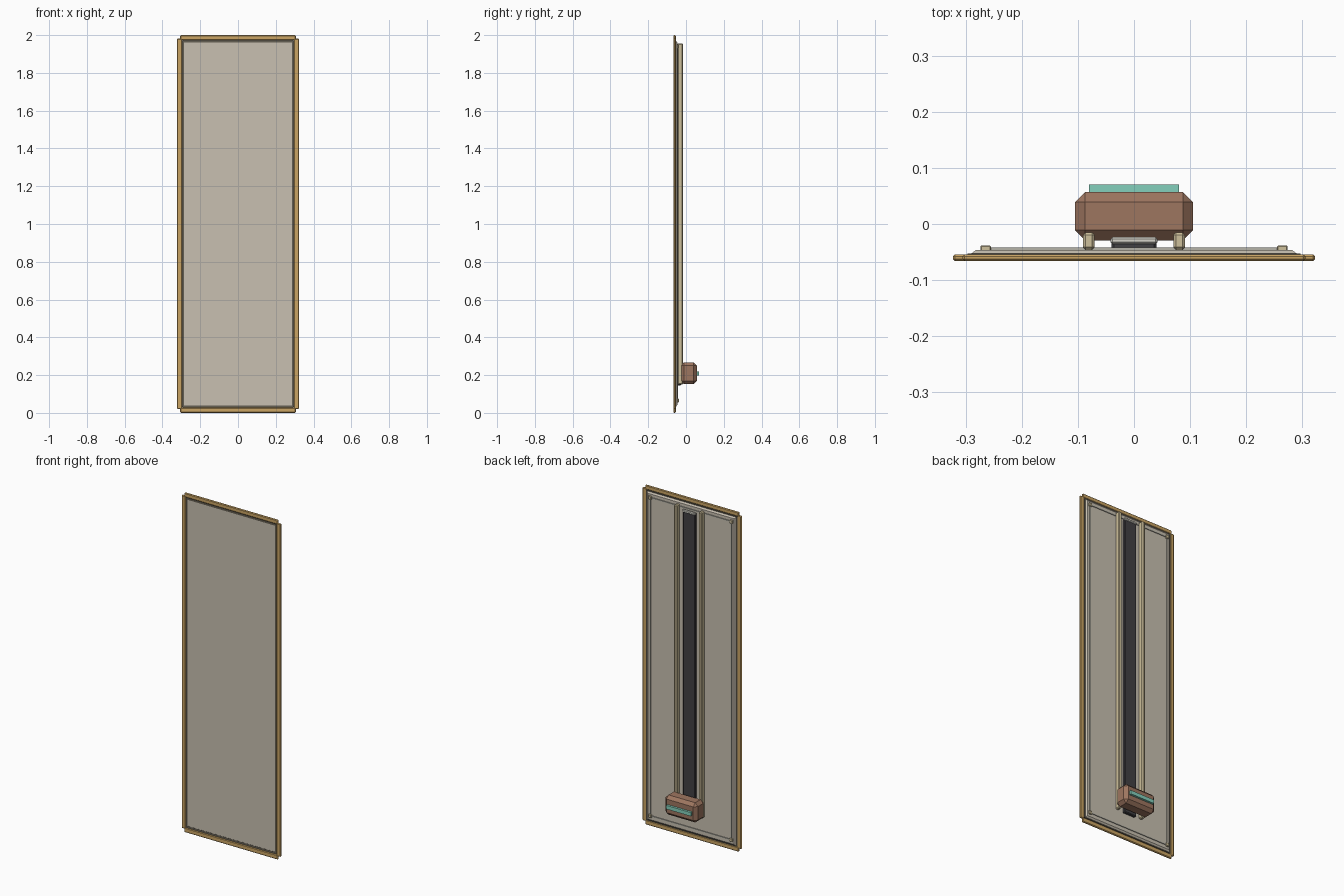
import bpy

cube = bpy.data.objects.get("Cube")
if cube:
    bpy.data.objects.remove(cube, do_unlink=True)


def material(name, rgb):
    """Flat colour given as sRGB bytes, stored as linear values."""
    lin = [((c / 255 + 0.055) / 1.055) ** 2.4 for c in rgb] + [1]
    m = bpy.data.materials.new(name)
    m.use_nodes = True
    m.diffuse_color = lin
    m.node_tree.nodes["Principled BSDF"].inputs["Base Color"].default_value = lin
    return m


STONE = material("warm grey panel", (200, 192, 177))
GOLD = material("tan trim", (203, 165, 100))
SEAL = material("dark seal", (100, 94, 82))
RAIL = material("pale brass rail", (206, 192, 155))
BEAD = material("light grey bead", (182, 180, 168))
BELT = material("charcoal belt", (66, 65, 68))
CAP = material("off white cap", (215, 213, 203))
BROWN = material("brown housing", (158, 118, 96))
TEAL = material("teal light", (132, 208, 188))


def box(name, mat, x, y, z, bevel=0):
    """Box between (min, max) pairs, with an optional flat chamfer."""
    spans = (x, y, z)
    bpy.ops.mesh.primitive_cube_add(size=1, location=[(a + b) / 2 for a, b in spans])
    ob = bpy.context.object
    ob.name = name
    ob.scale = [b - a for a, b in spans]
    bpy.ops.object.transform_apply(location=False, rotation=False, scale=True)
    ob.data.materials.append(mat)
    if bevel:
        mod = ob.modifiers.new("chamfer", "BEVEL")
        mod.width = bevel
        mod.segments = 1
    return ob


def mirrored(x, side):
    return tuple(sorted(side * v for v in x))


# Door panel: thin front slab with a tapered back
box("panel", STONE, (-0.288, 0.288), (-0.062, -0.052), (0.035, 1.967))
back = box("panel_back", STONE, (-0.293, 0.293), (-0.055, -0.046), (0.03, 1.972))
for v in back.data.vertices:
    if v.co.y > 0:
        v.co.x *= 0.96
        v.co.z *= 0.988

# Trim, seal, beads and rails, one per side
FRAME_Y = (-0.066, -0.054)
for side, label in ((1, "left"), (-1, "right")):
    box(label + "_trim", GOLD, mirrored((0.295, 0.323), side), FRAME_Y, (0.02, 1.982), 0.004)
    box(label + "_seal", SEAL, mirrored((0.286, 0.297), side), (-0.063, -0.053), (0.03, 1.972))
    box(label + "_bead", BEAD, mirrored((0.261, 0.267), side), (-0.047, -0.042), (0.065, 1.94))
    box(label + "_rail", RAIL, mirrored((0.07, 0.091), side), (-0.046, -0.015), (0.15, 1.955), 0.005)

for label, low, high, bead_z in (("bottom", 0, 0.028, 0.065), ("top", 1.974, 2, 1.94)):
    box(label + "_trim", GOLD, (-0.306, 0.306), FRAME_Y, (low, high), 0.004)
    edge = 0.034 if label == "bottom" else 1.968
    box(label + "_seal", SEAL, (-0.29, 0.29), (-0.063, -0.053), (edge - 0.006, edge + 0.006))
    box(label + "_bead", BEAD, (-0.264, 0.264), (-0.047, -0.042), (bead_z - 0.003, bead_z + 0.003))
    for side, hand in ((1, "left"), (-1, "right")):
        box(label + "_" + hand + "_peg", RAIL, mirrored((0.255, 0.274), side),
            (-0.048, -0.038), (bead_z - 0.01, bead_z + 0.01), 0.002)

# Drive belt between the rails with its end cap
box("drive_belt", BELT, (-0.04, 0.04), (-0.046, -0.026), (0.145, 1.93), 0.004)
box("belt_cap", CAP, (-0.042, 0.042), (-0.036, -0.023), (1.922, 1.938), 0.004)

# Motor housing and its light strip
box("motor_housing", BROWN, (-0.105, 0.105), (-0.029, 0.057), (0.152, 0.268), 0.018)
box("status_light", TEAL, (-0.08, 0.08), (0.05, 0.07), (0.198, 0.22))
